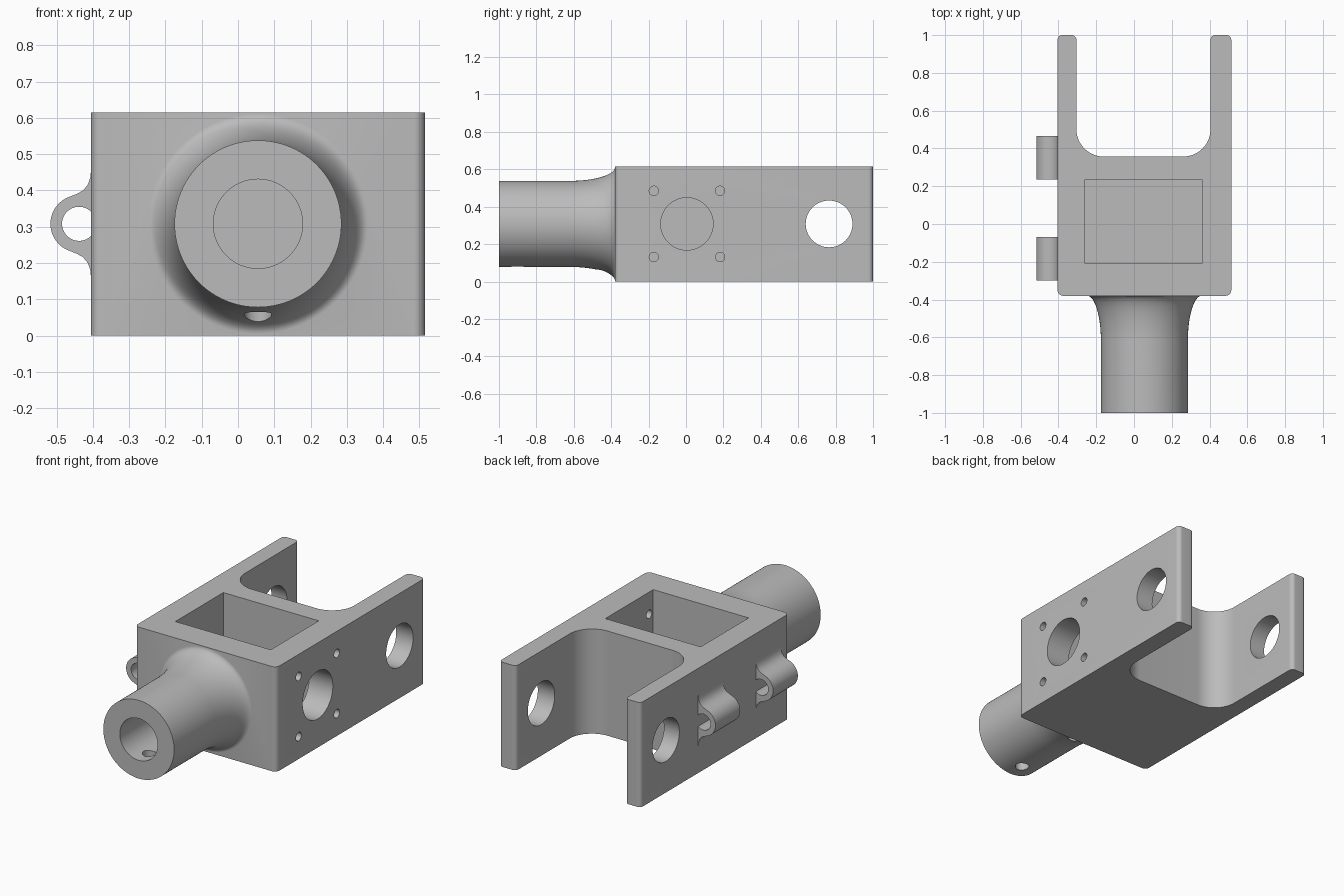
import bpy, bmesh
from math import sin, cos, pi, radians, sqrt
from mathutils import Vector, Matrix

cube = bpy.data.objects.get("Cube")
if cube:
    bpy.data.objects.remove(cube, do_unlink=True)

grey = bpy.data.materials.new("machined grey")
grey.use_nodes = True
colour = (0.5, 0.5, 0.5, 1)
grey.diffuse_color = colour
grey.node_tree.nodes["Principled BSDF"].inputs["Base Color"].default_value = colour

CX, CZ = 0.055, 0.308      # shaft axis
TOP = 0.615
LEFT, RIGHT, FRONT, BACK = -0.405, 0.515, -0.38, 1.0


def finish(name, bm):
    bmesh.ops.remove_doubles(bm, verts=bm.verts, dist=1e-5)
    bmesh.ops.recalc_face_normals(bm, faces=bm.faces)
    mesh = bpy.data.meshes.new(name)
    bm.to_mesh(mesh)
    bm.free()
    mesh.materials.append(grey)
    obj = bpy.data.objects.new(name, mesh)
    bpy.context.collection.objects.link(obj)
    return obj


def arc(cx, cy, r, start, end, n=12):
    steps = [radians(start + (end - start) * i / n) for i in range(n + 1)]
    return [(cx + r * cos(a), cy + r * sin(a)) for a in steps]


def prism(name, points, direction):
    """Extrude a closed 3D outline along a vector."""
    bm = bmesh.new()
    face = bm.faces.new([bm.verts.new(p) for p in points])
    new = bmesh.ops.extrude_face_region(bm, geom=[face])["geom"]
    bmesh.ops.translate(bm, vec=direction,
                        verts=[v for v in new if isinstance(v, bmesh.types.BMVert)])
    return finish(name, bm)


def rod(name, centre, r, length, axis, segments=64):
    bm = bmesh.new()
    turn = Vector((0, 0, 1)).rotation_difference(Vector(axis)).to_matrix().to_4x4()
    bmesh.ops.create_cone(bm, cap_ends=True, segments=segments, radius1=r, radius2=r,
                          depth=length, matrix=Matrix.Translation(centre) @ turn)
    return finish(name, bm)


def combine(target, tool, operation):
    mod = target.modifiers.new(operation, 'BOOLEAN')
    mod.operation, mod.solver, mod.object = operation, 'EXACT', tool
    bpy.context.view_layer.objects.active = target
    bpy.ops.object.modifier_apply(modifier=mod.name)
    bpy.data.objects.remove(tool, do_unlink=True)


def smooth(obj):
    bpy.ops.object.select_all(action='DESELECT')
    obj.select_set(True)
    bpy.context.view_layer.objects.active = obj
    bpy.ops.object.shade_smooth_by_angle(angle=radians(30))


# Forked body, outlined in plan and extruded upward
r, tip, web = 0.03, 0.025, 0.145
IN_L, IN_R, SLOT = -0.305, 0.405, 0.357
outline = (arc(LEFT + r, FRONT + r, r, 180, 270) + arc(RIGHT - r, FRONT + r, r, 270, 360)
           + arc(RIGHT - tip, BACK - tip, tip, 0, 90) + arc(IN_R + tip, BACK - tip, tip, 90, 180)
           + arc(IN_R - web, SLOT + web, web, 360, 270, 20)
           + arc(IN_L + web, SLOT + web, web, 270, 180, 20)
           + arc(IN_L - tip, BACK - tip, tip, 0, 90) + arc(LEFT + tip, BACK - tip, tip, 90, 180))
body = prism("fork_body", [(x, y, 0) for x, y in outline], (0, 0, TOP))

# Round shaft with an elliptical flare into the body
R, FLARE, REACH = 0.23, 0.073, 0.24
profile = [(0, -1), (R, -1)]
for i in range(17):
    t = sin(i / 16 * pi / 2)
    profile.append((R + FLARE * (1 - sqrt(max(0, 1 - t * t))), FRONT - REACH * (1 - t)))
profile += [(R + FLARE, -0.3), (0, -0.3)]
bm = bmesh.new()
verts = [bm.verts.new((CX + rad, y, CZ)) for rad, y in profile]
edges = [bm.edges.new(pair) for pair in zip(verts, verts[1:])]
bmesh.ops.spin(bm, geom=verts + edges, cent=(CX, 0, CZ), axis=(0, 1, 0),
               angle=2 * pi, steps=96, use_merge=True)
combine(body, finish("shaft", bm), 'UNION')

# Blind bore and the two cross holes under the shaft
combine(body, rod("bore", (CX, -0.7, CZ), 0.123, 0.7, (0, 1, 0)), 'DIFFERENCE')
for y in (-0.9, -0.445):
    combine(body, rod("cross_hole", (CX, y, 0.1), 0.038, 0.35, (0, 0, 1), 32), 'DIFFERENCE')

# Open pocket in the top
x0, x1, y0, y1, floor = -0.26, 0.36, -0.21, 0.235, 0.09
combine(body, prism("pocket", [(x0, y0, floor), (x1, y0, floor), (x1, y1, floor),
                               (x0, y1, floor)], (0, 0, 1)), 'DIFFERENCE')

# Pin hole through both fork arms
combine(body, rod("pin_hole", (CX, 0.765, CZ), 0.125, 1.5, (1, 0, 0)), 'DIFFERENCE')

# Side window and its four screw holes, in one wall only
combine(body, rod("window", (0.45, 0.005, CZ), 0.14, 0.3, (1, 0, 0)), 'DIFFERENCE')
for dy in (-0.177, 0.177):
    for dz in (-0.177, 0.177):
        combine(body, rod("screw_hole", (0.45, 0.005 + dy, CZ + dz), 0.025, 0.3,
                          (1, 0, 0), 24), 'DIFFERENCE')
smooth(body)

# Hinge lugs: a ring blended into the side wall
LX, OUTER, HOLE = -0.438, 0.079, 0.047
upper = [(LEFT, 0.15), (-0.407, 0.128), (-0.414, 0.108), (-0.427, 0.092), (-0.443, 0.083)]
upper = [(x, CZ + d) for x, d in upper]
lower = [(x, 2 * CZ - z) for x, z in reversed(upper)]
mouth = 45.4               # angle at which the ring hole meets the wall
lug = (upper + arc(LX, CZ, OUTER, 108, 252, 28) + lower
       + arc(LX, CZ, HOLE, 360 - mouth, mouth, 28))
for name, y in (("front_hinge_lug", -0.3), ("rear_hinge_lug", 0.235)):
    smooth(prism(name, [(x, y, z) for x, z in lug], (0, 0.23, 0)))
